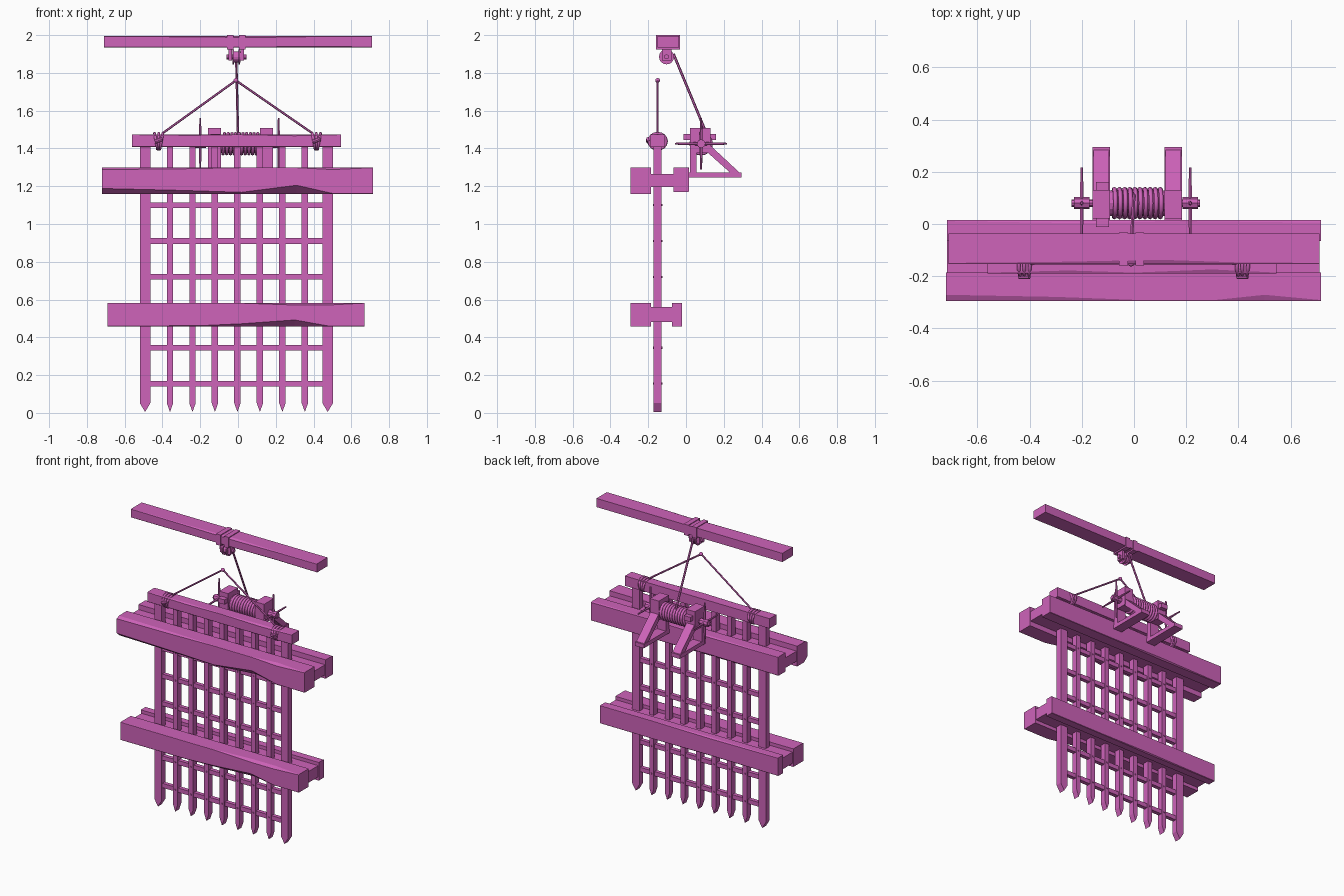
import bpy, bmesh, math
from mathutils import Vector, Matrix

old = bpy.data.objects.get("Cube")
if old:
    bpy.data.objects.remove(old, do_unlink=True)

# One painted colour for everything
paint = bpy.data.materials.new("orchid_pink")
paint.use_nodes = True
PINK = (0.62, 0.125, 0.49, 1)
paint.diffuse_color = PINK
paint.node_tree.nodes["Principled BSDF"].inputs["Base Color"].default_value = PINK


def finish(name, bm, smooth=False):
    bmesh.ops.recalc_face_normals(bm, faces=bm.faces)
    mesh = bpy.data.meshes.new(name)
    bm.to_mesh(mesh)
    bm.free()
    mesh.materials.append(paint)
    for f in mesh.polygons:
        f.use_smooth = smooth
    ob = bpy.data.objects.new(name, mesh)
    bpy.context.collection.objects.link(ob)
    return ob


def box(name, xs, ys, zs):
    bm = bmesh.new()
    bmesh.ops.create_cube(bm, size=1)
    for v in bm.verts:
        v.co = [(a + b) / 2 + c * (b - a) for c, (a, b) in zip(v.co, (xs, ys, zs))]
    return finish(name, bm)


def rod(name, a, b, r, r2=None, sides=8):
    a, b = Vector(a), Vector(b)
    d = b - a
    bm = bmesh.new()
    m = Matrix.Translation((a + b) / 2) @ d.to_track_quat('Z', 'Y').to_matrix().to_4x4()
    bmesh.ops.create_cone(bm, cap_ends=True, segments=sides, radius1=r,
                          radius2=r if r2 is None else r2, depth=d.length, matrix=m)
    return finish(name, bm)


def extrude(name, outline, axis, lo, hi):
    """Prism of a 2D outline: (x, z) along y, or (y, z) along x."""
    bm = bmesh.new()
    place = (lambda p, t: (t, *p)) if axis == 'X' else (lambda p, t: (p[0], t, p[1]))
    rings = [[bm.verts.new(place(p, t)) for p in outline] for t in (lo, hi)]
    bridge(bm, rings)
    return finish(name, bm)


def bridge(bm, rings):
    n = len(rings[0])
    for r, s in zip(rings, rings[1:]):
        for i in range(n):
            bm.faces.new((r[i], r[(i + 1) % n], s[(i + 1) % n], s[i]))
    bm.faces.new(rings[0])
    bm.faces.new(rings[-1])


def hewn(name, ys, zs, stations):
    """Timber along x; each station is x, upper cut, lower cut on the ys[0] side."""
    bm = bmesh.new()
    y0, y1 = ys
    zb, zt = zs
    rings = []
    for x, up, low in stations:
        k = 1 if y1 > y0 else -1
        pts = [(y0, zb + low), (y0 + k * low * 1.2, zb), (y1, zb),
               (y1, zt), (y0 + k * up * 2, zt), (y0, zt - up)]
        rings.append([bm.verts.new((x, *p)) for p in pts])
    bridge(bm, rings)
    return finish(name, bm)


def ring(name, centre, r, thick, scale=(1, 1), tilt=0, segs=16):
    """Rope loop around the x axis, optionally squashed in y and z."""
    bm = bmesh.new()
    rows = []
    for i in range(segs):
        a = math.tau * i / segs
        row = []
        for j in range(6):
            b = math.tau * j / 6
            q = r + thick * math.cos(b)
            row.append(bm.verts.new((centre[0] + thick * math.sin(b) + tilt * math.sin(a),
                                     centre[1] + q * math.cos(a) * scale[0],
                                     centre[2] + q * math.sin(a) * scale[1])))
        rows.append(row)
    for i in range(segs):
        r0, r1 = rows[i], rows[(i + 1) % segs]
        for j in range(6):
            bm.faces.new((r0[j], r0[(j + 1) % 6], r1[(j + 1) % 6], r1[j]))
    return finish(name, bm, True)


GATE_Y = -0.15
E = 0.002

# Pointed uprights of the gate
inner = [-0.36 + 0.119 * i for i in range(7)]
uprights = [(-0.492, 0.028)] + [(x, 0.017) for x in inner] + [(0.475, 0.028)]
for x, w in uprights:
    outline = [(x, 0.005), (x + w, 0.052), (x + w, 1.44), (x - w, 1.44), (x - w, 0.052)]
    extrude("gate_upright", outline, 'Y', GATE_Y - 0.021, GATE_Y + 0.021)

# Cross rails with a rivet at each inner upright
for z in (0.155, 0.345, 0.53, 0.72, 0.91, 1.10):
    box("gate_rail", (-0.48, 0.465), (-0.164, -0.137), (z - 0.015, z + 0.015))
    for x in inner:
        rod("rivet", (x, -0.176, z), (x, -0.124, z), 0.006, sides=6)

# Gate head timber
hewn("gate_head", (-0.19, -0.112), (1.407, 1.475),
     [(-0.56, E, E), (-0.25, 0.006, 0.004), (0.0, E, E), (0.3, 0.008, 0.003), (0.545, E, E)])

# Upper and lower guides: front timber, back timber and joining web
hewn("upper_guide_front", (-0.295, -0.185), (1.16, 1.3),
     [(-0.72, 0.012, 0.028), (-0.3, 0.008, 0.018), (0.02, E, 0.008),
      (0.31, E, 0.045), (0.5, 0.012, E), (0.715, E, E)])
hewn("upper_guide_back", (0.015, -0.065), (1.17, 1.3),
     [(-0.715, E, E), (-0.2, 0.006, 0.008), (0.2, E, E), (0.715, 0.005, E)])
box("upper_guide_web", (-0.715, 0.71), (-0.19, -0.06), (1.195, 1.265))
hewn("lower_guide_front", (-0.295, -0.185), (0.458, 0.583),
     [(-0.69, E, E), (-0.2, E, 0.004), (0.02, E, 0.014),
      (0.3, 0.012, 0.034), (0.48, 0.012, E), (0.67, E, E)])
hewn("lower_guide_back", (-0.02, -0.075), (0.458, 0.583),
     [(-0.69, E, E), (-0.15, 0.006, 0.006), (0.25, E, E), (0.67, E, E)])
box("lower_guide_web", (-0.685, 0.665), (-0.19, -0.07), (0.482, 0.56))

# Overhead timber
hewn("overhead_beam", (-0.153, -0.037), (1.935, 1.995),
     [(-0.71, E, E), (-0.3, 0.004, 0.003), (0.1, 0.008, E), (0.4, 0.003, 0.006), (0.71, E, E)])

# Pulley hung on two straps
for x in (-0.04, 0.022):
    box("pulley_strap", (x - 0.017, x + 0.017), (-0.158, -0.032), (1.925, 2.0))
    box("pulley_cheek", (x - 0.009, x + 0.009), (-0.128, -0.078), (1.865, 1.93))
rod("pulley_axle", (-0.062, -0.103, 1.885), (0.044, -0.103, 1.885), 0.013)
rod("pulley_hub", (-0.03, -0.103, 1.885), (0.012, -0.103, 1.885), 0.029, sides=16)
for x in (-0.024, 0.006):
    rod("pulley_flange", (x - 0.004, -0.103, 1.885), (x + 0.004, -0.103, 1.885), 0.04, sides=16)

# Sling rope and the lashings around the gate head
apex = (-0.011, GATE_Y, 1.76)
for x, end in ((-0.42, -0.40), (0.415, 0.395)):
    rod("sling_rope", apex, (end, GATE_Y, 1.48), 0.006, sides=6)
    for i in (-1, 0, 1):
        ring("lashing", (x + 0.014 * i, GATE_Y, 1.438), 0.046, 0.008, (1.0, 0.92), 0.008 * i)
    rod("lashing_knot", (x - 0.02, -0.2, 1.435), (x + 0.02, -0.2, 1.45), 0.011)
bm = bmesh.new()
bmesh.ops.create_icosphere(bm, subdivisions=2, radius=0.013, matrix=Matrix.Translation(apex))
finish("sling_knot", bm, True)

# Hauling rope from the pulley to the drum
AY, AZ = 0.08, 1.425
rod("hauling_rope", (-0.01, -0.066, 1.9), (0.0, 0.11, 1.475), 0.007, sides=6)

# Winch frames: foot, post and diagonal brace
for x in (-0.125, 0.15):
    box("winch_foot", (x - 0.034, x + 0.034), (0.0, 0.295), (1.245, 1.272))
    box("winch_post", (x - 0.034, x + 0.034), (0.022, 0.055), (1.265, 1.39))
    box("winch_bearing", (x - 0.034, x + 0.034), (0.022, 0.13), (1.375, 1.508))
    extrude("winch_brace", [(0.13, 1.415), (0.288, 1.268), (0.238, 1.268), (0.09, 1.4)],
            'X', x - 0.03, x + 0.03)
box("bearing_clamp", (-0.145, -0.095), (-0.012, 0.16), (1.445, 1.477))

# Drum, rope coils and axle
rod("winch_axle", (-0.24, AY, AZ), (0.252, AY, AZ), 0.014)
rod("winch_drum", (-0.095, AY, AZ), (0.12, AY, AZ), 0.05, sides=14)
for i in range(10):
    ring("rope_coil", (-0.075 + 0.0195 * i, AY, AZ), 0.053, 0.0095, tilt=0.004)

# Spoked handles at both ends of the axle
for x in (-0.2, 0.215):
    rod("handle_hub", (x - 0.03, AY, AZ), (x + 0.03, AY, AZ), 0.023)
    for k in range(4):
        a = k * math.pi / 2
        d = Vector((0, math.cos(a), math.sin(a)))
        c = Vector((x, AY, AZ))
        rod("handle_spoke", c, c + d * 0.137, 0.009, 0.005, sides=6)
